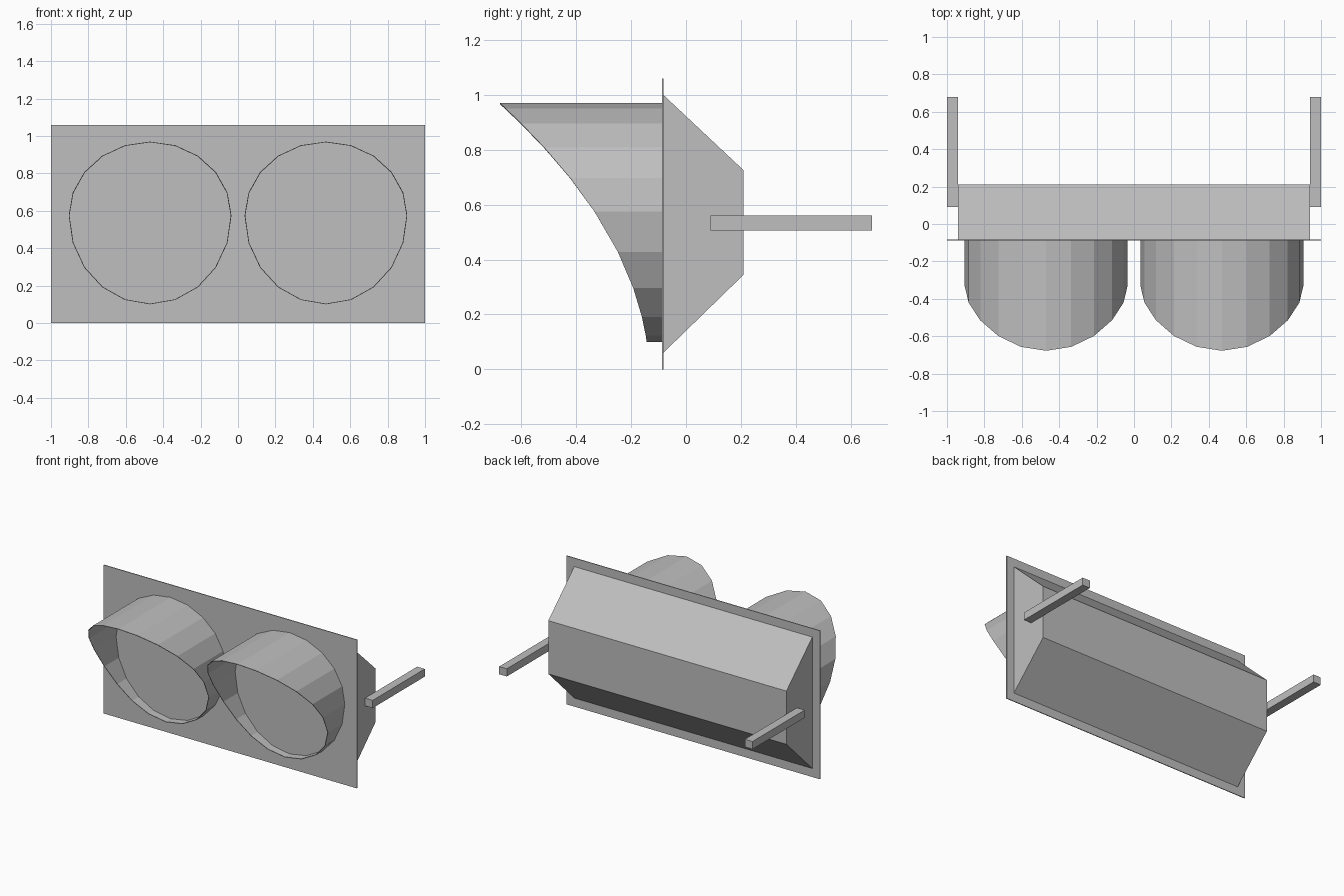
import bpy, bmesh, math

cube = bpy.data.objects.get("Cube")
if cube:
    bpy.data.objects.remove(cube, do_unlink=True)

grey = bpy.data.materials.new("plain grey")
grey.use_nodes = True
colour = (0.52, 0.52, 0.52, 1)
grey.diffuse_color = colour
grey.node_tree.nodes["Principled BSDF"].inputs["Base Color"].default_value = colour


def add_object(name, bm):
    bmesh.ops.recalc_face_normals(bm, faces=bm.faces)
    mesh = bpy.data.meshes.new(name)
    bm.to_mesh(mesh)
    bm.free()
    mesh.materials.append(grey)
    obj = bpy.data.objects.new(name, mesh)
    bpy.context.collection.objects.link(obj)
    return obj


def prism(name, profile, x0, x1):
    """Extrude a (y, z) profile from x0 to x1."""
    bm = bmesh.new()
    face = bm.faces.new([bm.verts.new((x0, y, z)) for y, z in profile])
    grown = bmesh.ops.extrude_face_region(bm, geom=[face])["geom"]
    moved = [v for v in grown if isinstance(v, bmesh.types.BMVert)]
    bmesh.ops.translate(bm, verts=moved, vec=(x1 - x0, 0, 0))
    return add_object(name, bm)


def box(name, x0, x1, y0, y1, z0, z1):
    return prism(name, [(y0, z0), (y1, z0), (y1, z1), (y0, z1)], x0, x1)


def visor(name, cx, sides=20):
    """Thin round hood, cut on a curve so that it reaches furthest at the top."""
    bm = bmesh.new()
    rings = []
    for i in range(sides):
        a = 2 * math.pi * i / sides
        c = math.cos(a)
        x = cx + 0.435 * math.sin(a)
        z = 0.575 + (0.395 if c > 0 else 0.475) * c
        t = z - 0.1
        lip = -0.143 - 0.143 * t - 0.542 * t * t
        rings.append((bm.verts.new((x, -0.084, z)), bm.verts.new((x, lip, z))))
    for i, (back, front) in enumerate(rings):
        next_back, next_front = rings[(i + 1) % sides]
        bm.faces.new((back, front, next_front, next_back))
    obj = add_object(name, bm)
    shell = obj.modifiers.new("thin wall", "SOLIDIFY")
    shell.thickness = 0.004
    shell.offset = -1
    return obj


# Front plate and the tapered housing behind it
box("front_plate", -1, 1, -0.088, -0.082, 0, 1.06)
prism("housing", [(-0.083, 0.06), (0.21, 0.345), (0.21, 0.725), (-0.083, 1.0)], -0.94, 0.94)

# A visor and a mounting bar on each side
for side, s in (("left", 1), ("right", -1)):
    visor(side + "_visor", 0.47 * s)
    box(side + "_mounting_bar", 0.94 * s, s, 0.09, 0.678, 0.505, 0.56)
